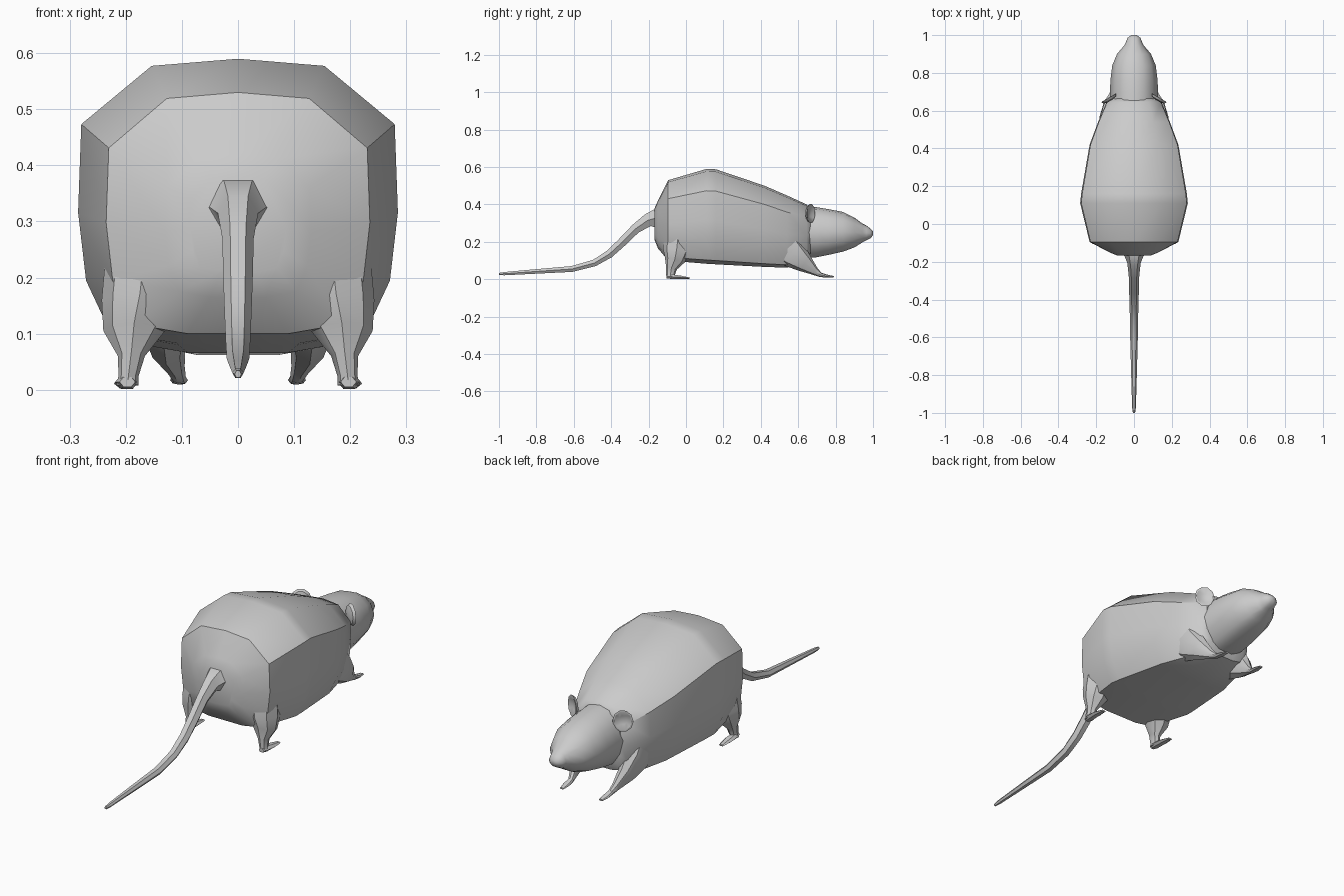
import bpy, bmesh, math
from mathutils import Vector

if "Cube" in bpy.data.objects:
    bpy.data.objects.remove(bpy.data.objects["Cube"])

fur = bpy.data.materials.new("grey_fur")
fur.diffuse_color = (0.6, 0.6, 0.6, 1)
fur.use_nodes = True
fur.node_tree.nodes["Principled BSDF"].inputs["Base Color"].default_value = fur.diffuse_color


def loft(name, rings, angle=35):
    """Skin a list of equal rings, cap both ends and smooth it."""
    bm = bmesh.new()
    rows = [[bm.verts.new(p) for p in ring] for ring in rings]
    n = len(rows[0])
    for a, b in zip(rows, rows[1:]):
        for i in range(n):
            bm.faces.new((a[i], a[(i + 1) % n], b[(i + 1) % n], b[i]))
    bm.faces.new(rows[0])
    bm.faces.new(rows[-1])
    bmesh.ops.recalc_face_normals(bm, faces=bm.faces)
    mesh = bpy.data.meshes.new(name)
    bm.to_mesh(mesh)
    bm.free()
    mesh.materials.append(fur)
    ob = bpy.data.objects.new(name, mesh)
    bpy.context.collection.objects.link(ob)
    bpy.ops.object.select_all(action='DESELECT')
    ob.select_set(True)
    bpy.context.view_layer.objects.active = ob
    bpy.ops.object.shade_smooth_by_angle(angle=math.radians(angle))
    return ob


def tube(name, path, sides=8):
    """Path of (x, y, z, half width, half thickness) bending in the yz plane."""
    pts = [Vector(p[:3]) for p in path]
    rings = []
    for i, (x, y, z, rx, rt) in enumerate(path):
        d = pts[min(i + 1, len(pts) - 1)] - pts[max(i - 1, 0)]
        side = Vector((0, -d.z, d.y)).normalized()
        rings.append([pts[i] + Vector((rx * math.cos(t), 0, 0)) + side * rt * math.sin(t)
                      for t in (2 * math.pi * k / sides for k in range(sides))])
    return loft(name, rings)


def section(y, w, lo, hi, prof):
    """Symmetric cross-section from a half profile of (width, height) fractions."""
    half = [(u * w, y, lo + v * (hi - lo)) for u, v in prof]
    return half + [(-x, yy, z) for x, yy, z in half[-2:0:-1]]


# Torso: angular barrel
BARREL = [(0, 1), (.54, .975), (.98, .77), (1, .46), (.95, .22), (.8, .04), (.38, 0), (0, 0)]
loft("body", [section(*s, BARREL) for s in (
    (-.168, .085, .21, .38), (-.15, .13, .165, .42), (-.095, .235, .10, .53),
    (.11, .285, .083, .59), (.16, .28, .08, .588), (.42, .235, .066, .50), (.54, .19, .062, .448),
    (.645, .145, .09, .40), (.665, .12, .13, .37))])

# Head: rounder, tapering to the muzzle and nose
OVAL = [(0, 1), (.42, .96), (.8, .80), (1, .5), (.9, .27), (.62, .07), (.3, 0), (0, 0)]
loft("head", [section(*s, OVAL) for s in (
    (.62, .13, .11, .39), (.70, .127, .118, .385), (.76, .125, .13, .375), (.84, .115, .148, .36),
    (.90, .09, .17, .33), (.945, .052, .198, .297), (.965, .042, .208, .287),
    (.985, .035, .218, .272), (1.0, .015, .235, .257))], 50)

# Tail: flared root, long taper
tube("tail", [(0, -.13, .32, .085, .07), (0, -.17, .325, .05, .055), (0, -.205, .315, .036, .04),
              (0, -.27, .27, .028, .03), (0, -.35, .19, .026, .027), (0, -.41, .135, .024, .025),
              (0, -.49, .087, .022, .021), (0, -.61, .055, .02, .018), (0, -.8, .042, .015, .014),
              (0, -.97, .03, .01, .01), (0, -1.0, .028, .006, .007)], 6)

for s, side in ((1, "right"), (-1, "left")):
    # Hind leg: haunch narrowing into the ankle, then a flat foot
    tube(side + "_hind_leg", [(s * .165, -.04, .25, .07, .07), (s * .175, -.05, .16, .068, .075),
                              (s * .185, -.06, .105, .055, .055), (s * .19, -.078, .06, .024, .03),
                              (s * .195, -.083, .025, .018, .024), (s * .197, -.084, .008, .02, .02)])
    tube(side + "_hind_foot", [(s * .197, -.105, .014, .014, .01), (s * .198, -.08, .014, .021, .014),
                               (s * .2, -.03, .011, .021, .01), (s * .2, .02, .006, .012, .004)], 6)
    # Front leg: broad shoulder sweeping forward to a small paw
    tube(side + "_front_leg", [(s * .125, .50, .21, .055, .10), (s * .132, .57, .135, .05, .08),
                               (s * .128, .635, .085, .034, .05), (s * .113, .69, .042, .018, .022),
                               (s * .106, .72, .023, .013, .012), (s * .105, .755, .017, .016, .008),
                               (s * .103, .79, .013, .01, .004)])
    # Ear: thin dished disc, outer rim swept back
    across = Vector((s * .85, -.5, 0)).normalized()
    front = Vector((s * .5, .85, 0)).normalized()
    centre = Vector((s * .132, .664, .352))
    loft(side + "_ear", [[centre + front * off
                          + across * .046 * r * math.cos(t) + Vector((0, 0, .052 * r * math.sin(t)))
                          for t in (2 * math.pi * k / 10 for k in range(10))]
                         for r, off in ((.4, -.014), (.85, -.008), (1, .004), (.85, .005), (.4, -.006))])
